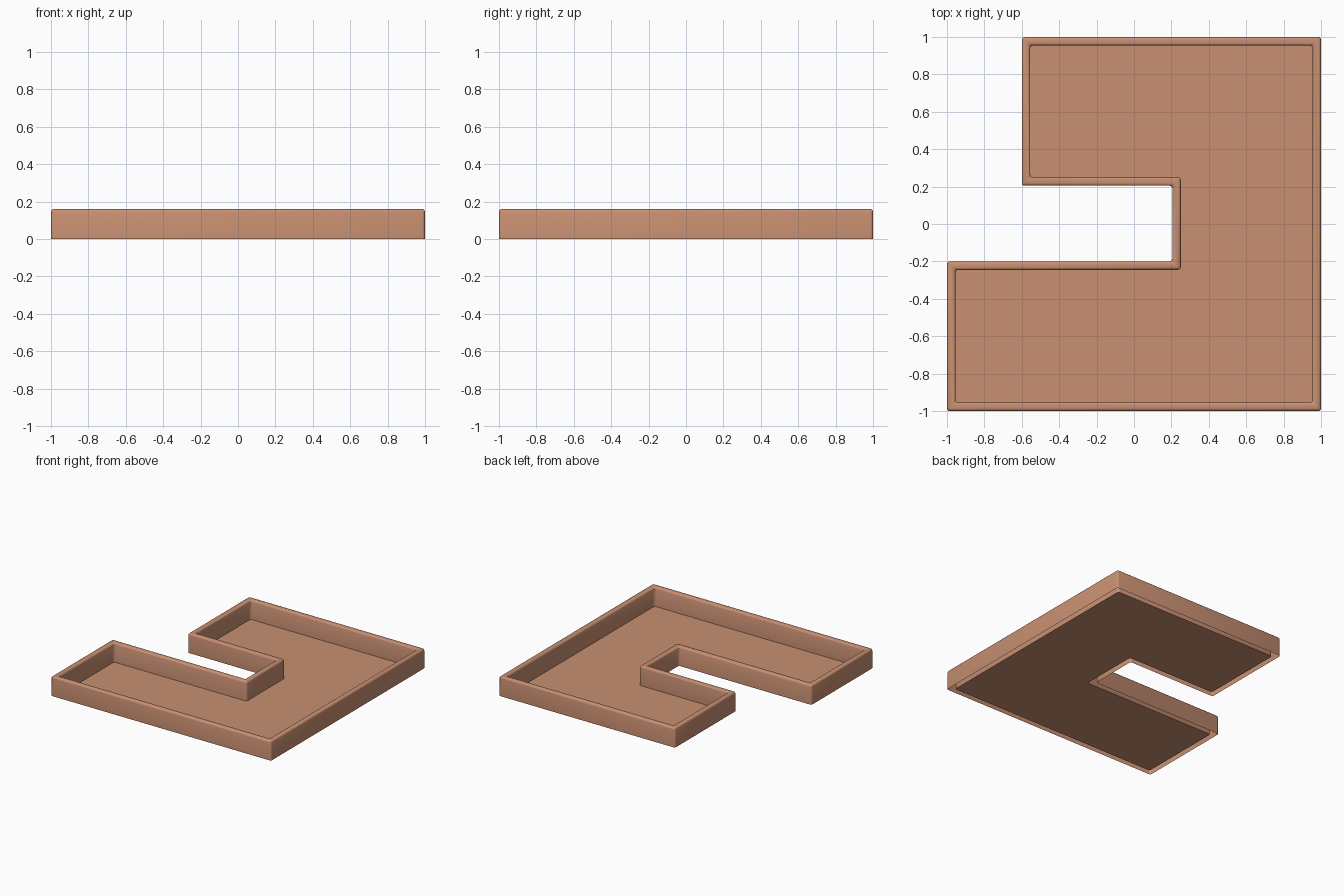
import bpy, bmesh
from mathutils import Vector

if "Cube" in bpy.data.objects:
    bpy.data.objects.remove(bpy.data.objects["Cube"])

HEIGHT, WALL, ROUND = 0.16, 0.045, 0.015

# Outline of the tray, counter-clockwise
outline = [Vector(p) for p in [(-1, -1), (1, -1), (1, 1), (-0.6, 1),
                               (-0.6, 0.205), (0.205, 0.205), (0.205, -0.2), (-1, -0.2)]]


def inset(points, t):
    """Move every right-angled corner inward by t."""
    result = []
    for i, p in enumerate(points):
        a = (p - points[i - 1]).normalized()
        b = (points[(i + 1) % len(points)] - p).normalized()
        result.append(p + t * Vector((-a.y - b.y, a.x + b.x)))
    return result


bm = bmesh.new()


def loop(points, z):
    return [bm.verts.new((p.x, p.y, z)) for p in points]


# Wall: outer side, rim, inner side (hollow underneath), then the floor sheet
inner = inset(outline, WALL)
loops = [loop(outline, 0), loop(outline, HEIGHT), loop(inner, HEIGHT), loop(inner, 0)]
n = len(outline)
for low, high in zip(loops, loops[1:]):
    for i in range(n):
        j = (i + 1) % n
        bm.faces.new((low[i], low[j], high[j], high[i]))
bm.faces.new(loops[3])

# Soften the rim edges and the upright corners
rim = set(loops[1] + loops[2])
edges = []
for e in bm.edges:
    on_rim = [v in rim for v in e.verts]
    mitre = (e.verts[0] in loops[1]) != (e.verts[1] in loops[1]) and all(on_rim)
    if any(on_rim) and not mitre:
        edges.append(e)
bmesh.ops.bevel(bm, geom=edges, offset=ROUND, offset_type='OFFSET', segments=3,
                profile=0.5, affect='EDGES', clamp_overlap=True)

mesh = bpy.data.meshes.new("tray")
bm.to_mesh(mesh)
bm.free()
tray = bpy.data.objects.new("tray", mesh)
bpy.context.collection.objects.link(tray)

# Terracotta colour and smooth rounded edges
mat = bpy.data.materials.new("terracotta")
mat.diffuse_color = (0.58, 0.28, 0.17, 1)
mat.use_nodes = True
mat.node_tree.nodes["Principled BSDF"].inputs["Base Color"].default_value = mat.diffuse_color
mesh.materials.append(mat)
bpy.context.view_layer.objects.active = tray
tray.select_set(True)
bpy.ops.object.shade_smooth_by_angle()
